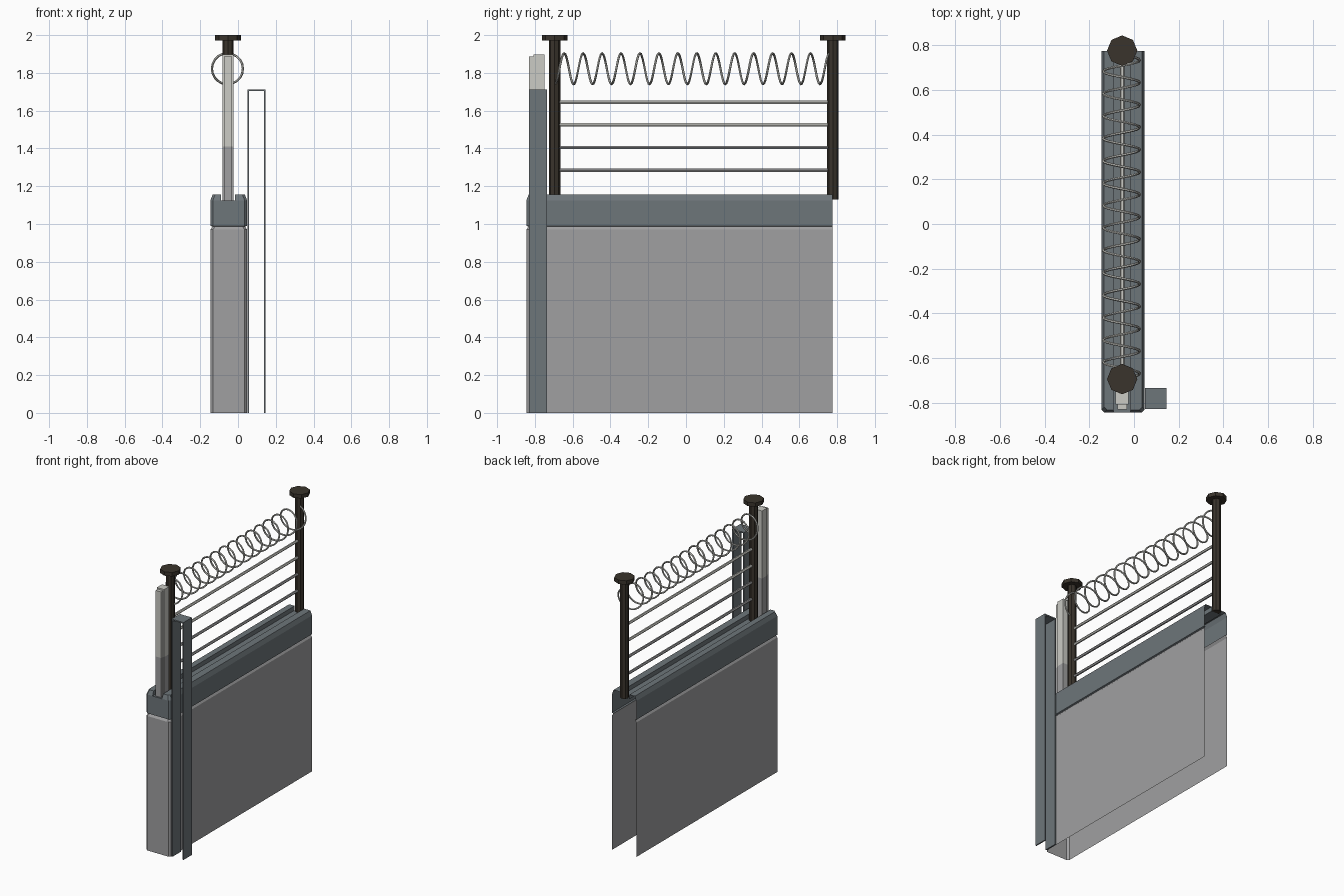
import bpy, bmesh, math
from mathutils import Vector

if "Cube" in bpy.data.objects:
    bpy.data.objects.remove(bpy.data.objects["Cube"])

def mat(name, rgb):
    m = bpy.data.materials.new(name)
    m.diffuse_color = (*rgb, 1)
    m.use_nodes = True
    m.node_tree.nodes["Principled BSDF"].inputs["Base Color"].default_value = m.diffuse_color
    return m

GREY = mat("wall_grey", (0.35, 0.35, 0.355))
SLATE = mat("slate_blue_grey", (0.155, 0.18, 0.195))
LIGHT = mat("light_metal", (0.60, 0.60, 0.56))
DARK = mat("dark_post", (0.042, 0.034, 0.025))

CX = -0.053                      # fence centre line
X0, X1 = -0.146, 0.048           # wall sides
YF, YB = -0.845, 0.775           # wall front, open back
SPLIT = 1.41                     # metal is grey below, light above

def finish(bm, name, m, normals=False):
    if normals:
        bmesh.ops.recalc_face_normals(bm, faces=bm.faces)
    me = bpy.data.meshes.new(name)
    bm.to_mesh(me)
    bm.free()
    me.materials.append(m)
    o = bpy.data.objects.new(name, me)
    bpy.context.collection.objects.link(o)
    return o

def box(name, m, x, y, z):
    bm = bmesh.new()
    bmesh.ops.create_cube(bm, size=1)
    for v in bm.verts:
        v.co = Vector([(a + b) / 2 + c * (b - a) for c, (a, b) in zip(v.co, (x, y, z))])
    return finish(bm, name, m)

def outline(d, z):
    """U-shaped plan with chamfered front corners, inset by d."""
    a, b, f, c = X0 + d, X1 - d, YF + d, 0.013
    return [(a, YB, z), (a, f + c, z), (a + c, f, z),
            (b - c, f, z), (b, f + c, z), (b, YB, z)]

def loft(levels):
    bm = bmesh.new()
    rings = [[bm.verts.new(p) for p in outline(d, z)] for d, z in levels]
    for lo, hi in zip(rings, rings[1:]):
        for i in range(5):
            bm.faces.new((lo[i], lo[i + 1], hi[i + 1], hi[i]))
    return bm, rings[-1]

# wall body: open at the back and underneath
bm, top = loft([(0, 0), (0, 0.97), (0.012, 0.988)])
finish(bm, "wall_body", GREY)

# wall cap: chamfered top with a groove along its length
G0, G1, GZ, TOP = CX - 0.038, CX + 0.038, 1.125, 1.157
bm, top = loft([(0.01, 0.986), (0, 0.99), (0, GZ), (0.012, TOP)])
bm.faces.new(top)
for gx in (G0, G1):
    bmesh.ops.bisect_plane(bm, geom=bm.verts[:] + bm.edges[:] + bm.faces[:],
                           plane_co=(gx, 0, 0), plane_no=(1, 0, 0))
cut = [f for f in bm.faces if G0 < f.calc_center_median().x < G1
       and f.calc_center_median().z > GZ + 0.001]
bmesh.ops.delete(bm, geom=cut, context='FACES')
bm.faces.new([bm.verts.new(p) for p in
              ((G0, YF, GZ), (G1, YF, GZ), (G1, YB, GZ), (G0, YB, GZ))])
for gx, s in ((G0, 1), (G1, -1)):
    pts = [(gx, YF, GZ), (gx, YB, GZ), (gx, YB, TOP), (gx, YF + 0.012, TOP)]
    bm.faces.new([bm.verts.new(p) for p in pts[::s]])
bmesh.ops.remove_doubles(bm, verts=bm.verts, dist=1e-5)
finish(bm, "wall_cap", SLATE)

# front end post: main bar with a narrower strip, two colours by height
for part, w, y, ztop in (("end_post", 0.029, (-0.808, -0.75), 1.897),
                         ("end_post_strip", 0.022, (-0.832, -0.808), 1.887)):
    xs = (CX - w, CX + w)
    o = box(part, GREY, xs, y, (1.12, ztop))
    o.data.materials.append(LIGHT)
    bm = bmesh.new()
    bm.from_mesh(o.data)
    bmesh.ops.bisect_plane(bm, geom=bm.verts[:] + bm.edges[:] + bm.faces[:],
                           plane_co=(0, 0, SPLIT), plane_no=(0, 0, 1))
    for f in bm.faces:
        f.material_index = int(f.calc_center_median().z > SPLIT)
    bm.to_mesh(o.data)
    bm.free()

# side bracket: thin upside-down channel
BY, T = (-0.83, -0.735), 0.009
BX0, BX1, BT = 0.05, 0.146, 1.713
prof = [(BX0, 0), (BX0, BT), (BX1, BT), (BX1, 0),
        (BX1 - T, 0), (BX1 - T, BT - T), (BX0 + T, BT - T), (BX0 + T, 0)]
bm = bmesh.new()
f = bm.faces.new([bm.verts.new((x, BY[0], z)) for x, z in prof])
ext = bmesh.ops.extrude_face_region(bm, geom=[f])["geom"]
bmesh.ops.translate(bm, vec=(0, BY[1] - BY[0], 0),
                    verts=[v for v in ext if isinstance(v, bmesh.types.BMVert)])
if f.is_valid and len([g for g in bm.faces if len(g.verts) == 8]) < 2:
    bm.faces.new([v for v in bm.verts if abs(v.co.y - BY[0]) < 1e-6])
finish(bm, "side_bracket", SLATE, True)

# octagonal fence posts with disc tops
def octagon(bm, r, y, z0, z1):
    vs = bmesh.ops.create_cone(bm, cap_ends=True, segments=8, radius1=r, radius2=r,
                               depth=z1 - z0)["verts"]
    bmesh.ops.translate(bm, verts=vs, vec=(CX, y, (z0 + z1) / 2))

for name, y in (("front_fence_post", -0.695), ("back_fence_post", 0.777)):
    bm = bmesh.new()
    octagon(bm, 0.03, y, 1.12 if y < 0 else 1.13, 1.975)
    octagon(bm, 0.068, y, 1.972, 2.0)
    finish(bm, name, DARK)

# wires and coil are swept curves, turned to mesh
def sweep(name, m, pts, r, res):
    cu = bpy.data.curves.new(name, 'CURVE')
    cu.dimensions = '3D'
    cu.bevel_depth, cu.bevel_resolution, cu.use_fill_caps = r, res, True
    sp = cu.splines.new('POLY')
    sp.points.add(len(pts) - 1)
    for p, c in zip(sp.points, pts):
        p.co = (*c, 1)
    o = bpy.data.objects.new(name, cu)
    bpy.context.collection.objects.link(o)
    cu.materials.append(m)
    bpy.ops.object.select_all(action='DESELECT')
    o.select_set(True)
    bpy.context.view_layer.objects.active = o
    bpy.ops.object.convert(target='MESH')
    bpy.ops.object.shade_smooth_by_angle()

for i, z in enumerate((1.285, 1.405, 1.525, 1.645)):
    sweep(f"rail_{i + 1}", GREY if z < SPLIT else LIGHT,
          [(CX, -0.69, z), (CX, 0.77, z)], 0.01, 1)

# coil of wire above the rails
R, PITCH, START, END, N = 0.082, 0.1003, -0.695, 0.757, 20
steps = int((END - START) / PITCH * N)
coil = []
for i in range(steps + 1):
    a = -math.pi / 2 + 2 * math.pi * i / N
    coil.append((CX - 0.003 + R * math.cos(a), START + PITCH * i / N,
                 1.822 + R * math.sin(a)))
sweep("wire_coil", LIGHT, coil, 0.006, 1)
